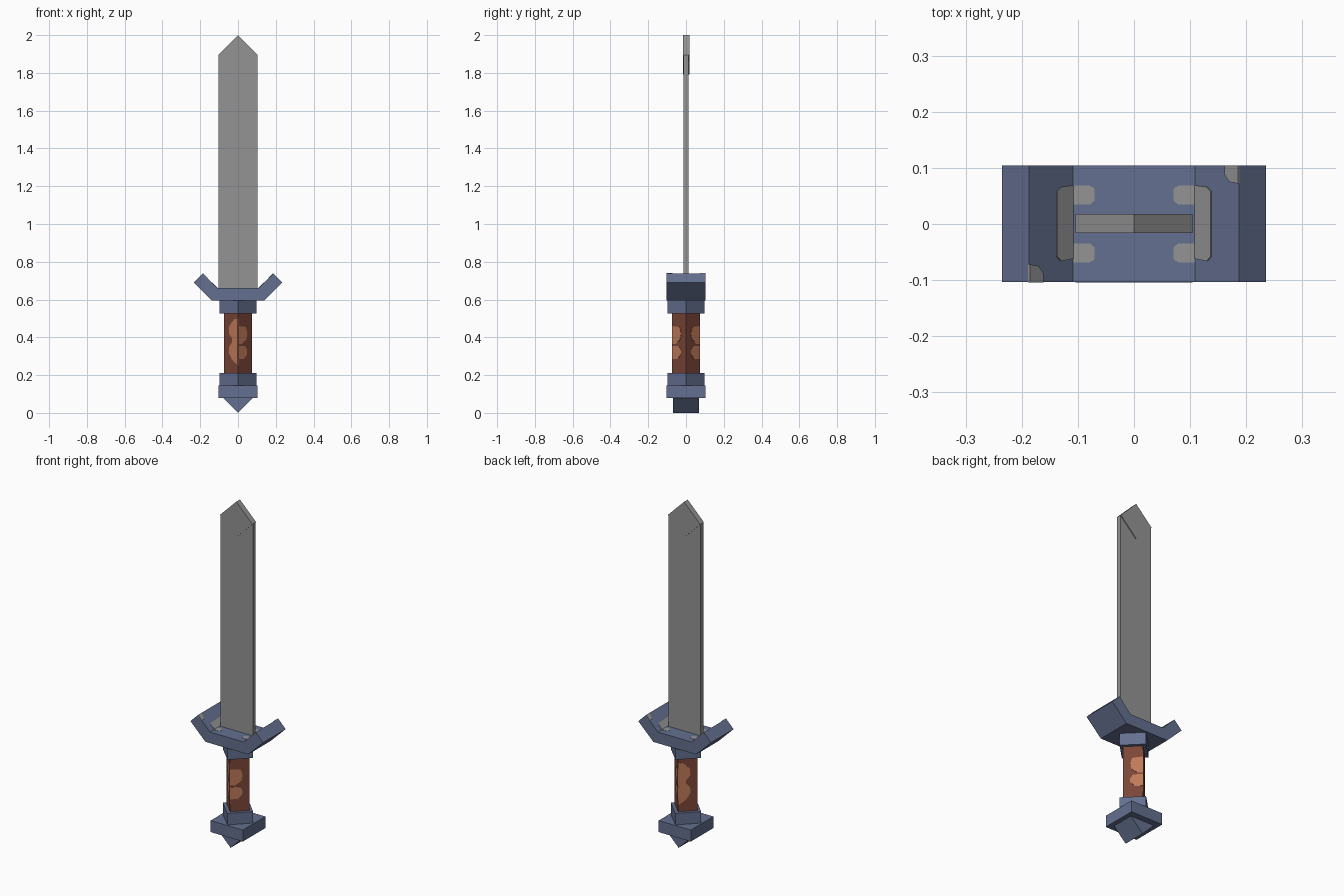
import bpy, bmesh
from mathutils import Vector

cube = bpy.data.objects.get("Cube")
if cube:
    bpy.data.objects.remove(cube, do_unlink=True)


def material(name, rgb):
    # sRGB bytes to linear colour
    lin = [(c / 255 / 12.92) if c < 11 else ((c / 255 + 0.055) / 1.055) ** 2.4 for c in rgb]
    m = bpy.data.materials.new(name)
    m.use_nodes = True
    m.diffuse_color = (*lin, 1)
    m.node_tree.nodes["Principled BSDF"].inputs["Base Color"].default_value = (*lin, 1)
    return m


STEEL = material("grey steel", (148, 148, 148))
BLUE = material("slate blue metal", (100, 112, 144))
LEATHER = material("brown leather", (122, 70, 55))
WORN = material("worn leather", (192, 122, 89))


def slab(name, pts, mat, lo, hi, u=(1, 0, 0), v=(0, 0, 1), n=(0, 1, 0), origin=(0, 0, 0)):
    """Outline in the u-v plane, extruded along n from lo to hi."""
    u, v, n, origin = Vector(u), Vector(v), Vector(n), Vector(origin)
    bm = bmesh.new()
    base = bm.faces.new([bm.verts.new(origin + u * a + v * b + n * lo) for a, b in pts])
    out = bmesh.ops.extrude_face_region(bm, geom=[base])
    moved = [g for g in out["geom"] if isinstance(g, bmesh.types.BMVert)]
    bmesh.ops.translate(bm, verts=moved, vec=n * (hi - lo))
    bmesh.ops.recalc_face_normals(bm, faces=bm.faces)
    mesh = bpy.data.meshes.new(name)
    bm.to_mesh(mesh)
    bm.free()
    mesh.materials.append(mat)
    ob = bpy.data.objects.new(name, mesh)
    bpy.context.collection.objects.link(ob)
    return ob


def post(name, r, lo, hi, mat, diamond=True):
    """Upright square post, turned to a diamond or kept straight."""
    pts = [(r, 0), (0, r), (-r, 0), (0, -r)] if diamond else [(r, r), (-r, r), (-r, -r), (r, -r)]
    return slab(name, pts, mat, lo, hi, v=(0, 1, 0), n=(0, 0, 1))


# Blade and its thicker diamond tip
W = 0.104
slab("blade", [(-W, 0.64), (W, 0.64), (W, 1.896), (-W, 1.896)], STEEL, -0.012, 0.013)
slab("blade_tip", [(0, 1.792), (W, 1.896), (0, 2), (-W, 1.896)], STEEL, -0.016, 0.018)

# Guard with upturned arms
half = [(0.138, 0.595), (0.235, 0.69), (0.187, 0.738), (0.109, 0.66)]
slab("guard", half + [(-x, z) for x, z in reversed(half)], BLUE, -0.103, 0.104)

# Handle and pommel
post("grip", 0.073, 0.2, 0.53, LEATHER)
post("upper_collar", 0.098, 0.525, 0.596, BLUE)
post("lower_collar", 0.098, 0.144, 0.212, BLUE)
post("pommel_block", 0.104, 0.078, 0.145, BLUE, False)
slab("pommel_point", [(0, 0), (0.097, 0.097), (0, 0.14), (-0.097, 0.097)], BLUE, -0.068, 0.068)

# Bare metal patches on the guard
LIFT = 0.0015
hook = [(0.109, 0.035), (0.078, 0.035), (0.07, 0.042), (0.07, 0.063), (0.08, 0.069), (0.109, 0.069)]
strip = [(0, -0.062), (0.022, -0.066), (0.029, -0.058), (0.029, 0.058), (0.022, 0.066), (0, 0.069)]
corner = [(0.054, 0.104), (0.054, 0.088), (0.062, 0.075), (0.078, 0.072), (0.078, 0.104)]
for side, s in (("left", 1), ("right", -1)):
    arm = dict(u=(s, 0, 1), n=(-s, 0, 1), origin=(s * 0.109, 0, 0.66))
    slab(side + "_arm_patch", strip, STEEL, -LIFT, LIFT, v=(0, 1, 0), **arm)
    slab(side + "_corner_patch", corner, STEEL, -LIFT, LIFT, v=(0, s, 0), **arm)
    for end, t in (("front", -1), ("back", 1)):
        slab(f"{side}_{end}_hook_patch", hook, STEEL, -LIFT, LIFT,
             u=(s, 0, 0), v=(0, t, 0), n=(0, 0, 1), origin=(0, 0, 0.66))

# Worn leather patches beside the front and back edges of the grip
upper = [(0, 0.365), (0.02, 0.365), (0.043, 0.39), (0.048, 0.42), (0.04, 0.455), (0, 0.46)]
lower = [(0, 0.285), (0.03, 0.285), (0.047, 0.31), (0.047, 0.335), (0.035, 0.355), (0, 0.355)]
merged = [(0, 0.25), (0.03, 0.28), (0.048, 0.32), (0.045, 0.35), (0.03, 0.375),
          (0.03, 0.395), (0.047, 0.42), (0.045, 0.46), (0.02, 0.495), (0, 0.5)]
for end, t in (("front", -1), ("back", 1)):
    for name, pts, s in (("upper", upper, 1), ("lower", lower, 1), ("long", merged, -1)):
        slab(f"{end}_{name}_wear", pts, WORN, -LIFT, LIFT,
             u=(s, -t, 0), n=(s, t, 0), origin=(0, t * 0.073, 0))
